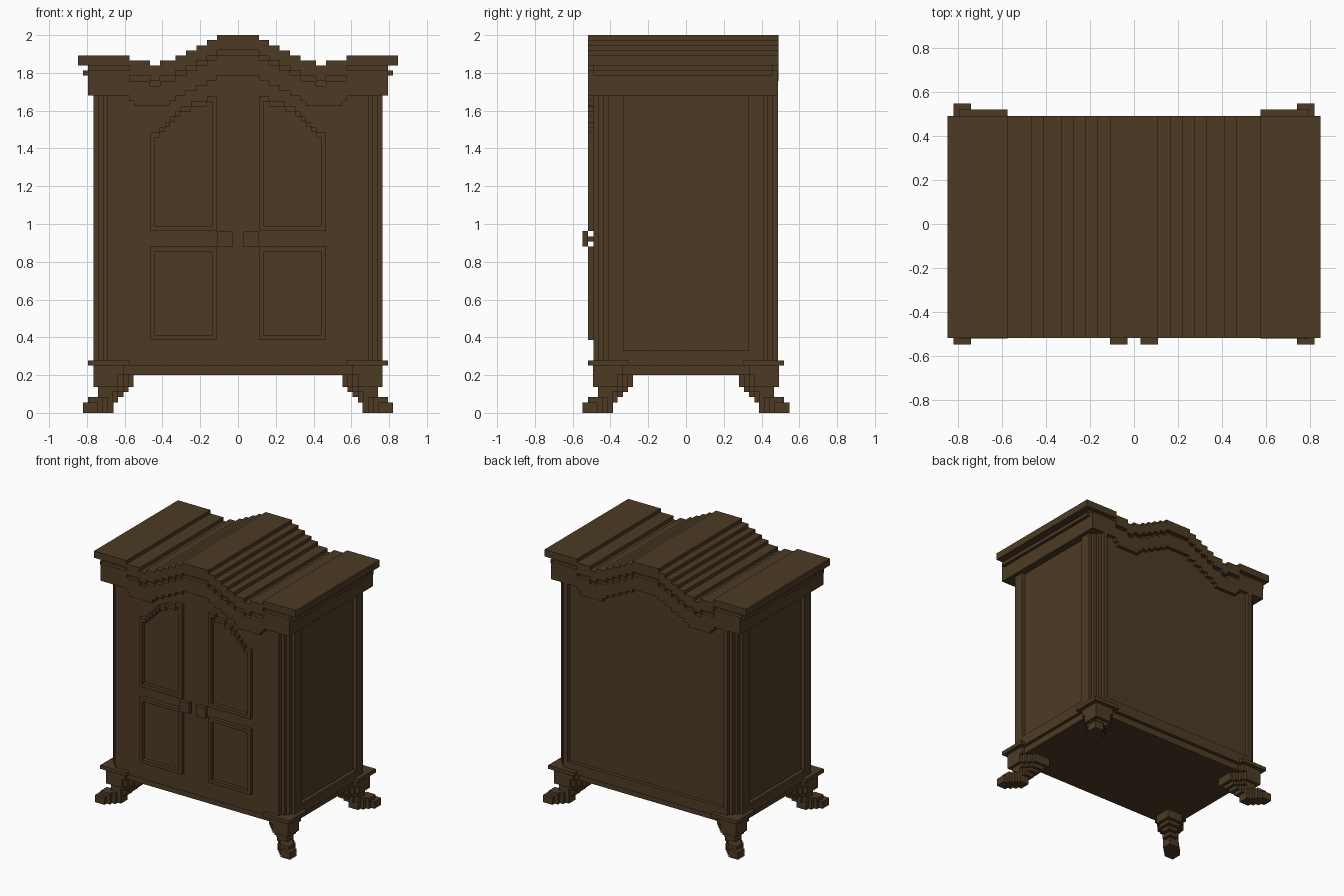
import bpy, bmesh

if "Cube" in bpy.data.objects:
    bpy.data.objects.remove(bpy.data.objects["Cube"])

wood = bpy.data.materials.new("dark walnut")
wood.diffuse_color = (0.074, 0.044, 0.018, 1)
wood.use_nodes = True
wood.node_tree.nodes["Principled BSDF"].inputs["Base Color"].default_value = wood.diffuse_color


def finish(name, bm):
    bmesh.ops.recalc_face_normals(bm, faces=bm.faces)
    me = bpy.data.meshes.new(name)
    bm.to_mesh(me)
    bm.free()
    me.materials.append(wood)
    ob = bpy.data.objects.new(name, me)
    bpy.context.collection.objects.link(ob)
    return ob


def add_prism(bm, pts, a, b, axis):
    """Extrude a 2D outline from a to b along z (xy outline) or y (xz outline)."""
    place = (lambda p, h: (p[0], p[1], h)) if axis == "z" else (lambda p, h: (p[0], h, p[1]))
    f = bm.faces.new([bm.verts.new(place(p, a)) for p in pts])
    res = bmesh.ops.extrude_face_region(bm, geom=[f])
    move = (0, 0, b - a) if axis == "z" else (0, b - a, 0)
    bmesh.ops.translate(bm, vec=move, verts=[v for v in res["geom"] if isinstance(v, bmesh.types.BMVert)])


def add_box(bm, x0, x1, y0, y1, z0, z1):
    add_prism(bm, [(x0, y0), (x1, y0), (x1, y1), (x0, y1)], z0, z1, "z")


def box(name, *dims):
    bm = bmesh.new()
    add_box(bm, *dims)
    return finish(name, bm)


def stairs(steps, start):
    """Turn (x end, z) steps into a stepped line going outwards."""
    pts, x = [], start
    for x1, z in steps:
        pts += [(x, z), (x1, z)]
        x = x1
    return pts


def mirrored(top, bottom):
    """Closed symmetric outline from right-half top and bottom lines."""
    top = [p for p in top if p[0] > 0]
    bottom = [p for p in bottom if p[0] > 0]
    right = top + bottom[::-1]
    return right + [(-x, z) for x, z in right[::-1]]


# cabinet body: stepped corner posts, recessed sides and back
half = [(.69, -.49), (.69, -.465), (.715, -.465), (.715, -.44), (.74, -.44), (.74, -.41),
        (.765, -.41), (.765, -.33), (.738, -.33), (.738, .33), (.765, .33), (.765, .41),
        (.74, .41), (.74, .435), (.715, .435), (.715, .46), (.69, .46), (.69, .487),
        (.655, .487), (.655, .46)]
bm = bmesh.new()
add_prism(bm, half + [(-x, y) for x, y in half[::-1]], .25, 1.69, "z")
finish("cabinet_body", bm)
for s, side in ((-1, "left"), (1, "right")):
    box(side + "_bottom_rail", *sorted((s * .73, s * .765)), -.33, .33, .25, .33)
box("back_bottom_rail", -.655, .655, .45, .487, .25, .33)
box("base_plinth", -.74, .74, -.465, .46, .20, .25)

# cornice: wavy stepped slab, recessed core and frieze
crest = [(.11, 2.0), (.165, 1.973), (.22, 1.946), (.275, 1.919), (.33, 1.892),
         (.412, 1.865), (.466, 1.838), (.575, 1.865), (.848, 1.892)]
under = [(x, z - .08) for x, z in crest[:-1]]
slab_low = under + [(.848, 1.84)]
bm = bmesh.new()
add_prism(bm, mirrored(stairs(crest, 0), stairs(slab_low, 0)), -.518, .49, "y")
finish("cornice_slab", bm)

core_top = [(x, z + .01) for x, z in under] + [(.793, 1.85)]
bm = bmesh.new()
add_prism(bm, mirrored(stairs(core_top, 0), stairs([(.793, 1.685)], 0)), -.49, .46, "y")
finish("cornice_core", bm)

frieze_top = [(x, z - .027) for x, z in under] + [(.795, 1.813)]
frieze_low = [(.11, 1.786), (.165, 1.76), (.22, 1.733), (.275, 1.706), (.33, 1.68),
              (.36, 1.652), (.55, 1.625), (.577, 1.652), (.795, 1.68)]
bm = bmesh.new()
add_prism(bm, mirrored(stairs(frieze_top, 0), stairs(frieze_low, 0)), -.518, .487, "y")
finish("cornice_frieze", bm)
box("cornice_bead", -.82, .82, -.49, .46, 1.787, 1.813)

# door mouldings and handles
arch = [(.165, 1.675), (.25, 1.65), (.305, 1.622), (.333, 1.595), (.36, 1.568),
        (.387, 1.54), (.415, 1.513), (.467, 1.486)]
F, B = -.518, -.48
for s, side in ((-1, "left"), (1, "right")):
    def bar(bm, x0, x1, z0, z1, y0=F, y1=B):
        add_box(bm, *sorted((s * x0, s * x1)), y0, y1, z0, z1)

    bm = bmesh.new()
    bar(bm, .11, .137, .387, .88)
    bar(bm, .443, .467, .387, .88)
    bar(bm, .137, .443, .387, .412)
    bar(bm, .137, .443, .855, .88)
    finish(side + "_lower_door_moulding", bm)

    bm = bmesh.new()
    bar(bm, .11, .137, .963, 1.65)
    bar(bm, .443, .467, .963, 1.46)
    bar(bm, .137, .443, .963, .99)
    band = stairs(arch, .11) + stairs([(x, z - .027) for x, z in arch], .11)[::-1]
    add_prism(bm, [(s * x, z) for x, z in band], F, B, "y")
    finish(side + "_arched_door_moulding", bm)

    bm = bmesh.new()
    bar(bm, .03, .108, .88, .962, -.547, -.518)
    bar(bm, .056, .083, .907, .935, -.52, -.48)
    finish(side + "_handle", bm)

# clawed bracket feet: (z0, z1, outer, inner, corner clip)
layers = [(0, .055, .82, .66, .081), (.055, .083, .793, .635, .081), (.083, .11, .74, .607, .054),
          (.11, .137, .74, .58, .054), (.137, .2, .765, .553, .081), (.2, .25, .765, .553, .054)]
for sx, side in ((-1, "left"), (1, "right")):
    for sy, end in ((-1, "front"), (1, "back")):
        bm = bmesh.new()
        for z0, z1, o, i, c in layers:
            n = round(c / .027)
            w = o - i
            # staircase clipping of the two off-diagonal corners
            edge = [(w, 0)] if n == 0 else [(w - c, 0)]
            for k in range(n):
                edge += [(w - c + k * .027, (k + 1) * .027), (w - c + (k + 1) * .027, (k + 1) * .027)]
            pts = [(0, 0)] + edge + [(w, w)] + [(v, u) for u, v in edge[::-1]]
            add_prism(bm, [(sx * (o - u), sy * (o - .273 - v)) for u, v in pts], z0, z1, "z")
        add_box(bm, *sorted((sx * .575, sx * .795)), *sorted((sy * .305, sy * .52)), .25, .278)
        finish(end + "_" + side + "_foot", bm)
